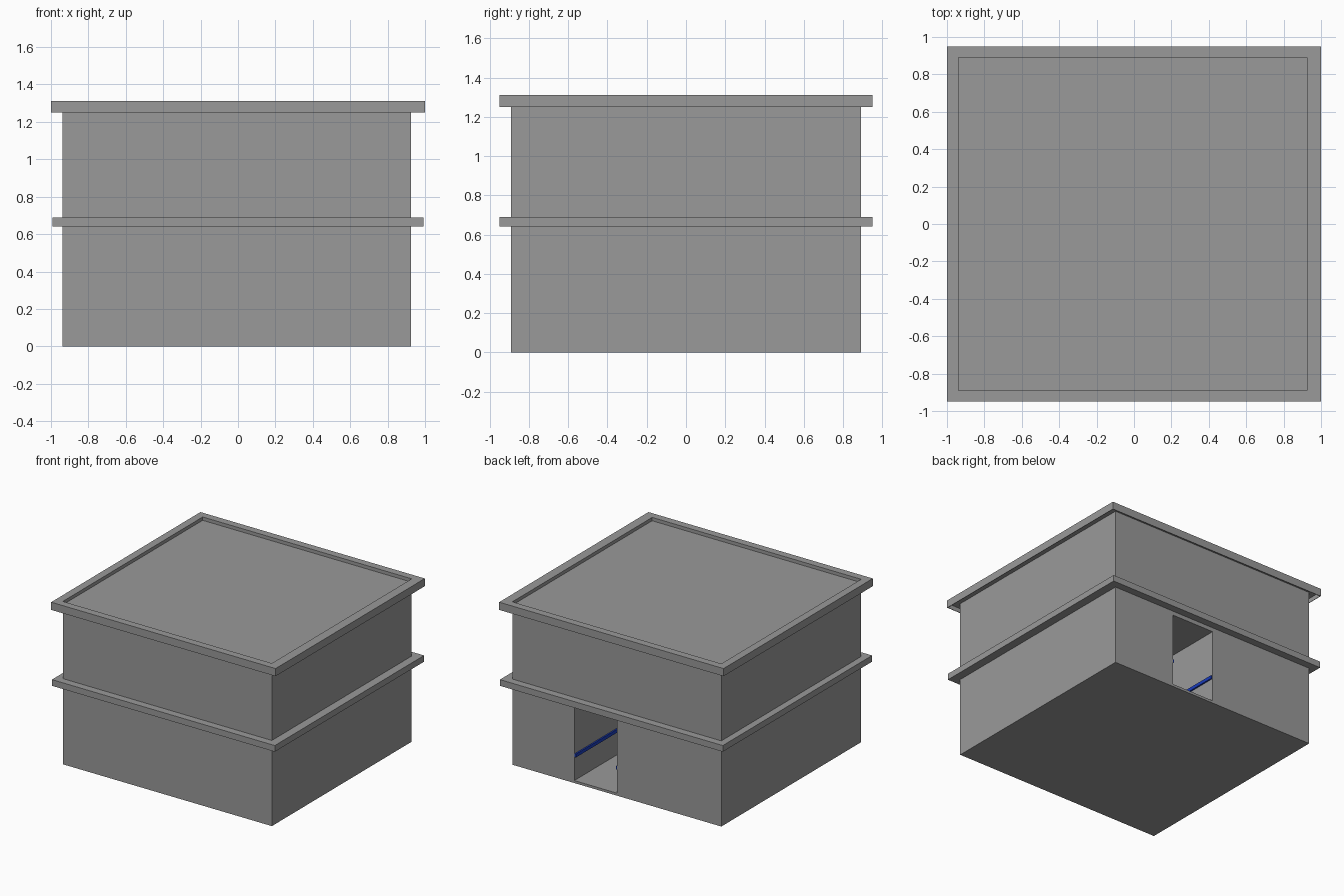
import bpy

if "Cube" in bpy.data.objects:
    bpy.data.objects.remove(bpy.data.objects["Cube"])

def material(name, rgb):
    mat = bpy.data.materials.new(name)
    mat.diffuse_color = (*rgb, 1)
    mat.use_nodes = True
    mat.node_tree.nodes["Principled BSDF"].inputs["Base Color"].default_value = mat.diffuse_color
    return mat

grey = material("dark_grey", (0.32, 0.32, 0.32))
blue = material("rail_blue", (0.01, 0.045, 0.5))

def box(name, lo, hi, mat=grey):
    """Axis-aligned box from its low corner to its high corner."""
    size = [h - l for l, h in zip(lo, hi)]
    bpy.ops.mesh.primitive_cube_add(size=1, location=[(l + h) / 2 for l, h in zip(lo, hi)])
    ob = bpy.context.object
    ob.name = name
    ob.scale = size
    bpy.ops.object.transform_apply(location=False, rotation=False, scale=True)
    ob.data.materials.append(mat)
    return ob

def cut(target, cutter):
    """Subtract cutter from target, then delete the cutter."""
    cutter.hide_render = True
    mod = target.modifiers.new("cut", 'BOOLEAN')
    mod.operation = 'DIFFERENCE'
    mod.solver = 'EXACT'
    mod.object = cutter
    bpy.context.view_layer.objects.active = target
    bpy.ops.object.modifier_apply(modifier=mod.name)
    bpy.data.objects.remove(cutter, do_unlink=True)

X0, X1, Y = -0.938, 0.925, 0.89         # body outline
DX0, DX1, FLOOR, HEAD = -0.01, 0.372, 0.02, 0.607    # doorway
DEPTH = -0.82                           # inner end of the passage
ROOF = 1.285                            # roof deck level

# Main body with a passage entered from the back
body = box("building_body", (X0, -Y, 0), (X1, Y, ROOF))
cut(body, box("passage_cutter", (DX0, DEPTH, FLOOR), (DX1, Y + 0.1, HEAD)))

# Projecting bands: floor ledge and raised roof rim
for name, half, z0, z1 in (("floor_ledge", 0.993, 0.64, 0.69),
                           ("roof_rim", 1.0, 1.25, 1.312)):
    band = box(name, (-half, -0.95, z0), (half, 0.95, z1))
    cut(band, box("band_cutter", (X0, -Y, z0 - 0.1), (X1, Y, z1 + 0.1)))
    if name == "roof_rim":              # rim is hollow underneath, behind a thin fascia
        t = 0.004
        cut(band, box("rim_cutter", (t - half, t - 0.95, z0 - 0.1), (half - t, 0.95 - t, ROOF)))

# Blue guide rails along both passage walls
for name, x0, x1 in (("rail_left", DX0, DX0 + 0.012), ("rail_right", DX1 - 0.012, DX1)):
    box(name, (x0, DEPTH, 0.208), (x1, Y - 0.005, 0.235), blue)
